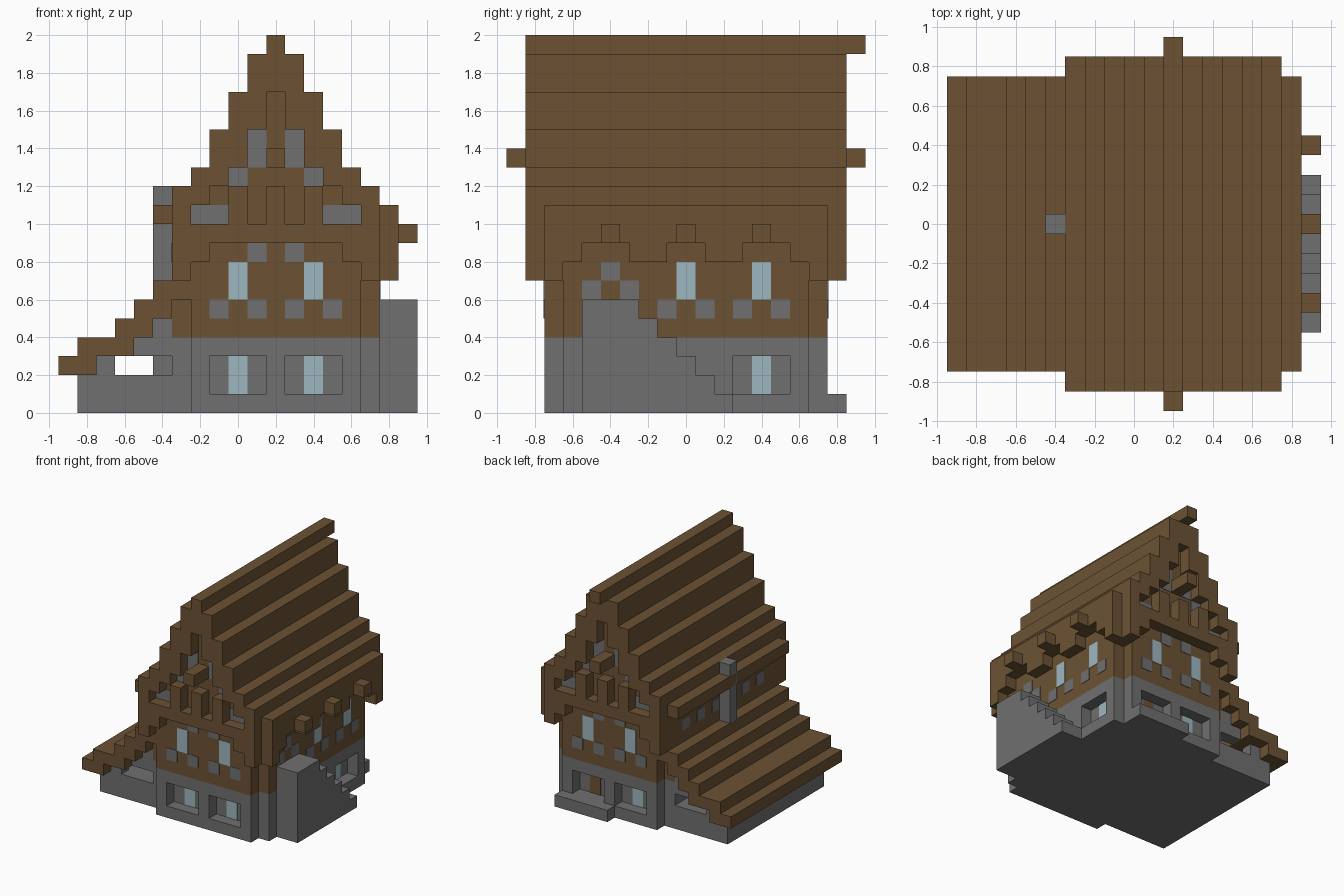
import bpy
import bmesh

cube = bpy.data.objects.get("Cube")
if cube:
    bpy.data.objects.remove(cube, do_unlink=True)


def material(name, color):
    m = bpy.data.materials.new(name)
    m.use_nodes = True
    m.diffuse_color = (*color, 1)
    m.node_tree.nodes["Principled BSDF"].inputs["Base Color"].default_value = (*color, 1)
    return m


WOOD = material("brown wood", (0.15, 0.084, 0.034))
STONE = material("grey stone", (0.16, 0.16, 0.16))
GLASS = material("pale blue glass", (0.34, 0.47, 0.52))
MID = 0.2          # centre line of the main house in x
U = 0.1            # one block


def part(name, mat, boxes):
    """One object from boxes given as (x0, x1, y0, y1, z0, z1)."""
    bm = bmesh.new()
    for x0, x1, y0, y1, z0, z1 in boxes:
        vs = bmesh.ops.create_cube(bm, size=1)["verts"]
        for v in vs:
            v.co.x = x0 if v.co.x < 0 else x1
            v.co.y = y0 if v.co.y < 0 else y1
            v.co.z = z0 if v.co.z < 0 else z1
    me = bpy.data.meshes.new(name)
    bm.to_mesh(me)
    bm.free()
    me.materials.append(mat)
    ob = bpy.data.objects.new(name, me)
    bpy.context.collection.objects.link(ob)
    return ob


def flip_x(boxes):
    return boxes + [(2 * MID - b, 2 * MID - a, *r) for a, b, *r in boxes]


def flip_y(boxes):
    return boxes + [(a, b, -d, -c, *r) for a, b, c, d, *r in boxes]


def end_plate(x, z, w=U, h=U, y=-0.75):
    """Thin plate on the front wall, from lower left corner."""
    return (x, x + w, y - 0.004, y + 0.004, z, z + h)


def side_plate(y, z, w=U, h=U, x=0.75):
    return (x - 0.004, x + 0.004, y, y + w, z, z + h)


# Stone ground floor with recessed openings
part("ground_floor_core", STONE, [(-0.35, 0.65, -0.65, 0.65, 0, 0.4)])
end_wall = [(-0.25, 0.65, -0.75, -0.65, 0, 0.1),
            (-0.25, 0.65, -0.75, -0.65, 0.3, 0.4),
            (0.15, 0.25, -0.75, -0.65, 0.1, 0.3)]
end_wall += flip_x([(-0.25, -0.15, -0.75, -0.65, 0.1, 0.3)])
part("ground_floor_end_walls", STONE, flip_y(end_wall))
part("ground_floor_side_wall", STONE, [
    (0.65, 0.75, -0.65, 0.65, 0, 0.1),
    (0.65, 0.75, -0.65, 0.65, 0.3, 0.4),
    (0.65, 0.75, -0.65, 0.25, 0.1, 0.3),
    (0.65, 0.75, 0.55, 0.65, 0.1, 0.3)])
front_panes = flip_x([end_plate(-0.05, 0.1, h=0.2, y=-0.65)])
back_pane = (-0.05, 0.05, 0.646, 0.654, 0.1, 0.3)
part("ground_floor_windows", GLASS,
     front_panes + [back_pane, side_plate(0.35, 0.1, h=0.2, x=0.65)])
part("back_door", WOOD, [(0.35, 0.45, 0.646, 0.654, 0.1, 0.3)])
part("back_doorstep", STONE, [(0.15, 0.65, 0.75, 0.85, 0, 0.1)])

# Timber upper floor and gable infill
part("upper_floor", WOOD, [(-0.25, 0.65, -0.75, 0.75, 0.4, 1.1),
                           (-0.35, 0.75, -0.65, 0.65, 0.4, 1.1)])
rows = [(1.0, 1.1, 0.65), (1.1, 1.2, 0.55), (1.2, 1.3, 0.45), (1.3, 1.5, 0.35),
        (1.5, 1.7, 0.25), (1.7, 1.9, 0.15), (1.9, 2.0, 0.05)]
part("gable_walls", WOOD, [(MID - w + U, MID + w - U, -0.75, 0.75, a, b)
                           for a, b, w in rows[1:6]])

# Stepped roof, ridge and purlin
courses = []
for a, b, w in rows[:6]:
    depth = 0.75 if w > 0.6 else 0.85
    courses += flip_x([(MID - w, MID - max(w - 0.2, 0), -depth, depth, a, b)])
part("main_roof", WOOD, courses)
part("ridge_beam", WOOD, [(0.15, 0.25, -0.85, 0.95, 1.9, 2.0)])
part("purlin", WOOD, [(0.15, 0.25, -0.95, 0.95, 1.3, 1.4)])

# Timber framing standing proud of both gable ends
frame = [(-0.25, 0.65, -0.85, -0.75, 0.9, 1.0),
         (0.15, 0.25, -0.85, -0.75, 0.9, 1.2)]
frame += flip_x([(-0.05, 0.05, -0.85, -0.75, 1.0, 1.2),
                 (-0.35, -0.25, -0.85, -0.65, 0.7, 1.1),
                 (-0.25, -0.15, -0.85, -0.75, 0.8, 0.9)])
part("gable_framing", WOOD, flip_y(frame))

# Eave brackets and rafter ends along the stair side
eave = [(0.75, 0.85, -0.75, 0.75, 0.9, 1.0)]
eave += flip_y([(0.65, 0.85, -0.75, -0.65, 0.7, 0.9)])
eave += [(0.75, 0.85, y - U, y + U, 0.8, 0.9) for y in (-0.2, 0.2)]
eave += [(0.75, 0.85, y - 0.05, y + 0.05, 0.8, 0.9) for y in (-0.6, 0.6)]
part("eave_brackets", WOOD, eave)
part("rafter_ends", WOOD, [(0.75, 0.95, y - 0.05, y + 0.05, 0.9, 1.0)
                           for y in (-0.4, 0, 0.4)])

# Stone infill showing between the timbers
infill = flip_x([end_plate(-0.15, 0.5), end_plate(0.05, 0.5), end_plate(0.05, 0.8),
                 end_plate(-0.25, 1.0, w=0.2), end_plate(-0.05, 1.2),
                 end_plate(0.05, 1.3, h=0.2)])
part("gable_stone_infill", STONE, flip_y(infill))
side = [side_plate(y, 0.5) for y in (-0.15, 0.05, 0.25, 0.45)]
side += [side_plate(-0.55, 0.6), side_plate(-0.35, 0.6), side_plate(-0.45, 0.7)]
side += [side_plate(y, 0.8, x=-0.35) for y in (-0.55, -0.35, -0.15, 0.05, 0.25, 0.45)]
part("side_stone_infill", STONE, side)
panes = flip_y(flip_x([end_plate(-0.05, 0.6, h=0.2)]))
part("upper_windows", GLASS, panes + [side_plate(y, 0.6, h=0.2) for y in (-0.05, 0.35)])

# Outside stair: landing and descending steps
stair = [(0.75, 0.95, -0.55, -0.25, 0, 0.6)]
stair += [(0.75, 0.95, -0.25 + U * i, -0.15 + U * i, 0, 0.5 - U * i) for i in range(5)]
part("outside_stair", STONE, stair)

# Lean-to with open ends under a stepped roof
part("lean_to_base", STONE, [(-0.85, -0.35, -0.65, 0.65, 0, 0.2)])
part("lean_to_end_walls", STONE, flip_y([
    (-0.75, -0.65, -0.65, -0.55, 0.2, 0.3),
    (-0.55, -0.35, -0.65, -0.55, 0.3, 0.4),
    (-0.45, -0.35, -0.65, -0.55, 0.4, 0.5)]))
steps = [(-0.95, -0.75), (-0.85, -0.55), (-0.65, -0.45), (-0.55, -0.35), (-0.45, -0.25)]
part("lean_to_roof", WOOD, [(a, b, -0.75, 0.75, 0.2 + U * i, 0.3 + U * i)
                            for i, (a, b) in enumerate(steps)])
part("chimney", STONE, [(-0.45, -0.35, -0.05, 0.05, 0.2, 1.2)])
